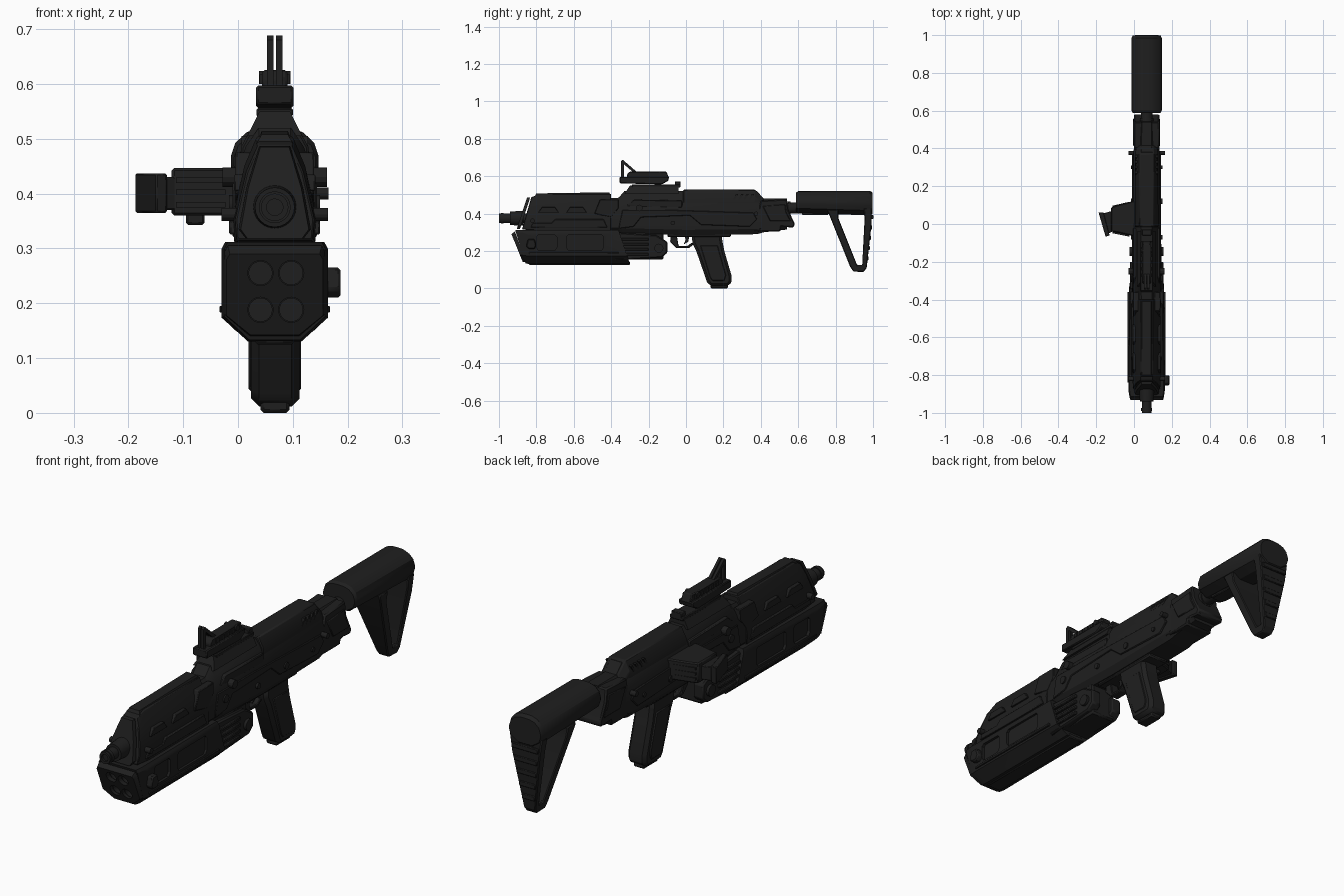
import bpy, bmesh, math
from mathutils import Vector, Matrix

if "Cube" in bpy.data.objects:
    bpy.data.objects.remove(bpy.data.objects["Cube"])

CX = 0.067  # bore axis in x; helper x values are relative to it


def material(name, c):
    m = bpy.data.materials.new(name)
    m.diffuse_color = (c, c, c, 1)
    m.use_nodes = True
    m.node_tree.nodes["Principled BSDF"].inputs["Base Color"].default_value = m.diffuse_color
    return m


BLACK = material("matte_black", 0.0135)


def finish(name, bm, bevel=0.0):
    bmesh.ops.recalc_face_normals(bm, faces=bm.faces)
    me = bpy.data.meshes.new(name)
    bm.to_mesh(me)
    bm.free()
    ob = bpy.data.objects.new(name, me)
    ob.location.x = CX
    bpy.context.collection.objects.link(ob)
    me.materials.append(BLACK)
    if bevel:
        b = ob.modifiers.new("bevel", 'BEVEL')
        b.width, b.segments, b.limit_method = bevel, 1, 'ANGLE'
    return ob


def prism(name, pts, a, b, axis='x', bevel=0.0, taper=None):
    """Extrude a 2D outline from a to b; x outline is (y,z), y is (x,z), z is (x,y)."""
    place = {'x': lambda p, t: (t, p[0], p[1]), 'y': lambda p, t: (p[0], t, p[1]),
             'z': lambda p, t: (p[0], p[1], t)}[axis]
    bm = bmesh.new()
    lo, hi = ([bm.verts.new(place(p, t)) for p in pts] for t in (a, b))
    bm.faces.new(lo)
    bm.faces.new(hi)
    for i in range(len(pts)):
        j = (i + 1) % len(pts)
        bm.faces.new((lo[i], lo[j], hi[j], hi[i]))
    if taper:
        for v in bm.verts:
            v.co.x *= taper(v.co.z)
    return finish(name, bm, bevel)


def box(name, x0, x1, y0, y1, z0, z1, bevel=0.0):
    return prism(name, [(y0, z0), (y1, z0), (y1, z1), (y0, z1)], x0, x1, 'x', bevel)


def cyl(name, axis, r, a, b, c, r2=None, n=24):
    """Cylinder along axis from a to b; c holds the two other coordinates in xyz order."""
    bm = bmesh.new()
    bmesh.ops.create_cone(bm, cap_ends=True, segments=n, radius1=r,
                          radius2=r if r2 is None else r2, depth=b - a)
    d = {'x': Vector((1, 0, 0)), 'y': Vector((0, 1, 0)), 'z': Vector((0, 0, 1))}[axis]
    m = (a + b) / 2
    pos = {'x': (m, *c), 'y': (c[0], m, c[1]), 'z': (*c, m)}[axis]
    rot = d.to_track_quat('Z', 'Y').to_matrix().to_4x4()
    bmesh.ops.transform(bm, matrix=Matrix.Translation(pos) @ rot, verts=bm.verts)
    return finish(name, bm)


def loft(name, half, stations, bevel=0.0):
    """Mirrored half section (u,v) swept over stations (y, z_low, z_high, half_width, slant)."""
    sec = half + [(-u, v) for u, v in reversed(half) if u > 0]
    bm = bmesh.new()
    rings = [[bm.verts.new((u * w, y + s * v, zb + (zt - zb) * v)) for u, v in sec]
             for y, zb, zt, w, s in stations]
    for r, q in zip(rings, rings[1:]):
        for i in range(len(sec)):
            j = (i + 1) % len(sec)
            bm.faces.new((r[i], r[j], q[j], q[i]))
    bm.faces.new(rings[0])
    bm.faces.new(rings[-1])
    return finish(name, bm, bevel)


def cut(target, cutter):
    cutter.hide_render = True
    cutter.hide_viewport = True
    cutter.display_type = 'WIRE'
    m = target.modifiers.new("cut", 'BOOLEAN')
    m.object, m.operation, m.solver = cutter, 'DIFFERENCE', 'EXACT'


# --- receiver ---
loft("receiver", [(.75, 0), (1, .12), (1, .6), (.72, .85), (.4, 1)],
     [(-.44, .30, .48, .07, 0), (-.36, .30, .485, .072, 0), (-.33, .295, .52, .073, 0),
      (0, .285, .52, .073, 0), (.38, .29, .52, .07, 0), (.415, .30, .48, .066, 0), (.54, .315, .48, .064, 0)])
loft("receiver_top_cover", [(1, 0), (1, .55), (.62, 1)],
     [(-.015, .43, .528, .062, 0), (.37, .43, .528, .06, 0), (.415, .42, .48, .055, 0)], .004)
prism("receiver_tail", [(.40, .47), (.54, .478), (.547, .42), (.582, .345), (.575, .325), (.51, .33),
                        (.505, .305), (.36, .305)], -.067, .067, 'x', .006)
box("receiver_floor", -.05, .05, -.10, .24, .275, .30, .006)
cyl("buffer_tube", 'y', .03, .5, .64, (0, .43))
cyl("buffer_collar", 'y', .036, .545, .56, (0, .43))
cyl("sling_bar", 'x', .011, -.097, .098, (.375, .40), n=12)

# side details, both sides
for s in (-1, 1):
    tag = "left" if s < 0 else "right"
    x = lambda v: s * v
    prism(f"side_plate_{tag}", [(-.36, .32), (-.28, .33), (-.24, .38), (.02, .39), (.08, .34), (.34, .33),
                                (.38, .37), (.36, .405), (-.10, .42), (-.34, .42)], x(.06), x(.077), 'x', .003)
    prism(f"rear_plate_{tag}", [(.41, .44), (.53, .45), (.535, .41), (.56, .36), (.45, .36)],
          x(.06), x(.071), 'x', .003)
    prism(f"upper_ridge_{tag}", [(-.32, .44), (-.02, .43), (-.02, .47), (-.28, .475)], x(.05), x(.071), 'x', .004)
    for i in range(4):  # slanted ribs
        y = .25 + i * .028
        prism(f"slant_rib_{tag}_{i}", [(y, .475), (y + .012, .475), (y + .03, .505), (y + .018, .505)],
              x(.04), x(.061), 'x')
    for i, (y, z, r) in enumerate([(-.29, .38, .017), (-.07, .35, .012), (.12, .365, .014), (.30, .365, .01)]):
        a, b = sorted((x(.06), x(.083)))
        cyl(f"pin_{tag}_{i}", 'x', r, a, b, (y, z), n=16)
    a, b = sorted((x(.05), x(.095)))
    cyl(f"takedown_knob_{tag}", 'x', .018, a, b, (-.25, .43), n=12)

# --- upper handguard ---
guard = loft("handguard", [(.96, 0), (1, .22), (.72, .72), (.42, 1)],
             [(-.877, .315, .488, .072, .05), (-.80, .31, .505, .077, .02), (-.40, .31, .505, .077, 0)], .003)
loft("handguard_face", [(.8, 0), (1, .1), (.78, .55), (.42, 1)],
     [(-.905, .318, .485, .062, .055), (-.888, .318, .487, .066, .055)])
loft("handguard_top_rib", [(1, 0), (.7, 1)],
     [(-.81, .49, .508, .034, .01), (-.40, .49, .514, .034, -.01)])
for s in (-1, 1):
    tag = "left" if s < 0 else "right"
    for i, (y0, y1) in enumerate([(-.79, -.68), (-.64, -.53)]):
        prism(f"guard_rail_{tag}_{i}", [(y0, .405), (y1, .405), (y1 - .02, .435), (y0 + .02, .435)],
              s * .05, s * .074, 'x', .002)
    prism(f"guard_lower_strip_{tag}", [(-.83, .325), (-.42, .325), (-.44, .37), (-.70, .37), (-.72, .35), (-.82, .35)],
          s * .06, s * .083, 'x', .003)
    a, b = sorted((s * .06, s * .097))
    cyl(f"guard_bolt_{tag}", 'x', .012, a, b, (-.82, .362), n=12)
    prism(f"guard_brace_{tag}", [(-.49, .40), (-.40, .38), (-.36, .43), (-.36, .475), (-.46, .475)],
          s * .04, s * .072, 'x', .003)

# --- barrel ---
cyl("barrel", 'y', .025, -1.0, -.80, (0, .375))
cyl("barrel_collar", 'y', .036, -.94, -.87, (0, .375), r2=.04)
cyl("muzzle_ring", 'y', .029, -.99, -.975, (0, .375))
cut(bpy.data.objects["barrel"], cyl("bore_cutter", 'y', .015, -1.05, -.95, (0, .375)))

# --- under-barrel housing ---
SEC = [(.5, 0), (1, .24), (1, .93), (.93, 1)]
under = loft("lower_housing", SEC, [(-.858, .133, .312, .092, -.055), (-.83, .13, .312, .097, -.05),
                                   (-.30, .13, .312, .092, -.06)])
face = loft("lower_muzzle_plate", SEC, [(-.873, .142, .29, .088, -.06), (-.855, .14, .305, .092, -.06)])
for i, (x, z) in enumerate([(-.026, .255), (.03, .255), (-.026, .188), (.03, .188)]):
    cut(face, cyl(f"launch_hole_cutter_{i}", 'y', .023, -1.0, -.80, (x, z)))
    cut(under, cyl(f"launch_bore_cutter_{i}", 'y', .021, -1.0, -.78, (x, z)))
for s in (-1, 1):
    tag = "left" if s < 0 else "right"
    for i, (y0, y1) in enumerate([(-.80, -.69), (-.64, -.44)]):
        cut(under, prism(f"window_cutter_{tag}_{i}", [(y0 + .01, .205), (y1 - .01, .205), (y1, .22), (y1, .275),
                         (y1 - .01, .285), (y0 + .01, .285), (y0, .275), (y0, .22)], s * .084, s * .13))
    box(f"housing_strip_{tag}", s * .08, s * .101, -.84, -.36, .183, .195, .002)
    prism(f"rear_fairing_{tag}", [(-.38, .15), (-.13, .165), (-.10, .19), (-.10, .25), (-.16, .285), (-.38, .30)],
          s * .03, s * .078, 'x', .006)
    for i in range(4):
        z = .175 + i * .027
        box(f"fairing_rib_{tag}_{i}", s * .06, s * .088, -.345, -.20, z, z + .014, .003)
    a, b = sorted((s * .06, s * .09))
    cyl(f"fairing_pivot_{tag}", 'x', .024, a, b, (-.145, .215))
box("housing_keel", -.035, .035, -.84, -.30, .125, .145, .004)
box("rear_fairing_core", -.06, .06, -.38, -.12, .155, .30, .008)
prism("side_latch", [(-.855, .225), (-.84, .21), (-.81, .21), (-.80, .23), (-.81, .265), (-.845, .265)],
      .08, .12, 'x', .005)

# --- grip and trigger ---
grip = [(.03, .29), (.19, .29), (.195, .25), (.205, .20), (.243, .07), (.243, .035), (.23, .012),
        (.13, .012), (.112, .035), (.055, .20), (.035, .24)]
prism("grip", grip, -.043, .045, 'x', .014)
box("grip_foot", -.026, .027, .13, .225, 0, .03, .006)
for s in (-1, 1):
    prism(f"grip_panel_{'left' if s < 0 else 'right'}", [(.075, .23), (.17, .23), (.215, .07), (.205, .04),
          (.14, .04), (.127, .06)], s * .03, s * .048, 'x', .004)
prism("trigger_guard", [(-.085, .25), (-.05, .215), (.015, .215), (.04, .235), (.03, .245), (.01, .228),
                        (-.04, .228), (-.05, .29), (-.08, .29)], -.02, .02, 'x', .003)
prism("trigger", [(-.01, .29), (.02, .29), (.012, .25), (-.012, .235), (-.002, .26)], -.01, .01)

# --- stock ---
loft("stock_body", [(.45, 0), (.9, .2), (1, .4), (1, .55), (.9, .76), (.65, .92), (.33, .99), (0, 1)],
     [(.588, .41, .512, .074, 0), (.60, .405, .52, .08, 0), (.985, .39, .522, .08, 0), (.998, .40, .51, .074, 0)])
leg_taper = lambda z: .32 + .68 * min(1, max(0, (z - .09) / .33))
prism("stock_leg", [(.755, .42), (.765, .395), (.878, .115), (.895, .09), (.95, .088), (.966, .11), (.993, .35),
                    (.993, .43), (.95, .43), (.955, .375), (.942, .125), (.915, .125), (.815, .375), (.815, .42)],
      -.077, .077, 'x', .004, leg_taper)
for i in range(5):  # butt pad ribs
    z = .15 + i * .055
    w = .07 * leg_taper(z)
    y = .966 + (z - .11) * .1125
    box(f"butt_rib_{i}", -w, w, y - .01, y + .006, z, z + .022, .003)
box("stock_lever", -.03, .03, .62, .76, .392, .41, .004)

# --- top sight ---
loft("sight_mount", [(1, 0), (.55, 1)], [(-.33, .505, .55, .05, .03), (-.04, .505, .55, .05, 0)])
box("sight_rail", -.033, .033, -.29, -.03, .54, .556, .003)
box("sight_rail_stop", -.025, .025, -.06, -.03, .55, .573, .003)
prism("sight_base", [(-.355, .562), (-.13, .556), (-.095, .575), (-.09, .597), (-.355, .597)],
      -.034, .034, 'x', .004)
prism("sight_body", [(-.315, .59), (-.09, .59), (-.105, .625), (-.30, .625), (-.315, .61)], -.023, .023, 'x', .004)
cyl("sight_dial", 'x', .012, -.029, .029, (-.14, .612), n=16)
for i in range(5):
    box(f"sight_tooth_{i}", -.028, .028, -.28 + i * .035, -.262 + i * .035, .60, .617)
for s in (-1, 1):  # folding front blade, a pair of open triangles
    tag = "left" if s < 0 else "right"
    prism(f"sight_blade_{tag}", [(-.348, .595), (-.348, .68), (-.338, .688), (-.262, .622), (-.275, .615),
                                 (-.332, .664), (-.332, .595)], s * .002, s * .014)

# --- side magazine (left only) ---
prism("side_magazine_well", [(-.05, .125), (-.07, .122), (-.155, .10), (-.188, .088), (-.188, -.04),
                             (-.155, -.045), (-.05, -.068)], .36, .447, 'z', .005)
prism("side_magazine_neck", [(-.18, .07), (-.235, .055), (-.215, -.055), (-.18, -.04)], .37, .43, 'z', .003)
prism("side_magazine_cap", [(-.255, .062), (-.228, .062), (-.196, -.06), (-.217, -.068)], .365, .437, 'z', .003)
for i in range(3):
    z = .375 + i * .022
    prism(f"magazine_rib_{i}", [(-.09, .118), (-.18, .097), (-.18, -.049), (-.09, -.067)], z, z + .01, 'z')
box("magazine_catch", -.162, -.128, -.02, .06, .343, .365, .004)

# smooth only the rounded parts
bpy.ops.object.select_all(action='DESELECT')
for ob in bpy.context.scene.objects:
    if not ob.hide_viewport:
        ob.select_set(True)
        bpy.context.view_layer.objects.active = ob
bpy.ops.object.shade_smooth_by_angle(angle=math.radians(28))
